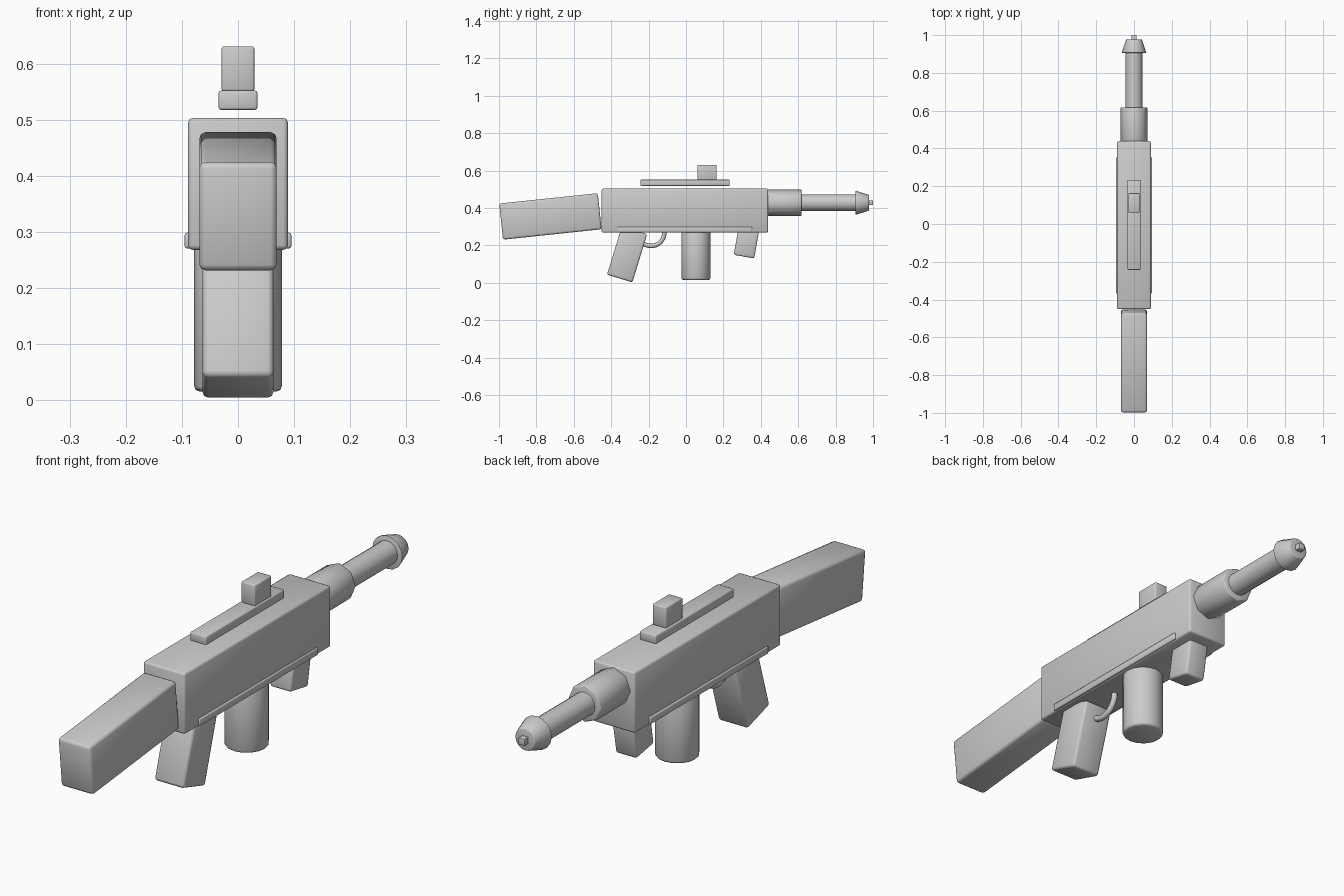
import bpy
import bmesh
from math import radians

default = bpy.data.objects.get("Cube")
if default:
    bpy.data.objects.remove(default, do_unlink=True)

# One plain grey for the whole model
grey = bpy.data.materials.new("plain grey")
grey.use_nodes = True
colour = (0.6, 0.6, 0.6, 1)
grey.diffuse_color = colour
grey.node_tree.nodes["Principled BSDF"].inputs["Base Color"].default_value = colour


def finish(name, bm, location, tilt):
    mesh = bpy.data.meshes.new(name)
    bm.to_mesh(mesh)
    bm.free()
    mesh.shade_smooth()
    mesh.set_sharp_from_angle(angle=radians(50))
    mesh.materials.append(grey)
    obj = bpy.data.objects.new(name, mesh)
    obj.location = location
    obj.rotation_euler.x = radians(tilt)
    bpy.context.collection.objects.link(obj)
    return obj


def round_edges(bm, width):
    """Round only the hard edges, so curved walls stay intact."""
    hard = [e for e in bm.edges if e.calc_face_angle(0) > radians(50)]
    bmesh.ops.bevel(bm, geom=hard, offset=width, segments=2,
                    profile=0.5, affect='EDGES', clamp_overlap=True)


def box(name, location, size, tilt=0, bevel=0.008):
    bm = bmesh.new()
    bmesh.ops.create_cube(bm, size=1)
    bmesh.ops.scale(bm, vec=size, verts=bm.verts)
    round_edges(bm, bevel)
    return finish(name, bm, location, tilt)


def tube(name, location, r_start, r_end, length, sides=16, tilt=-90, bevel=0.005):
    """Cylinder or cone; the default tilt points it along +y."""
    bm = bmesh.new()
    bmesh.ops.create_cone(bm, cap_ends=True, segments=sides,
                          radius1=r_start, radius2=r_end, depth=length)
    if bevel:
        round_edges(bm, bevel)
    return finish(name, bm, location, tilt)


# Main body and shoulder stock
box("body", (0, -0.006, 0.386), (0.178, 0.89, 0.235))
box("stock", (0, -0.725, 0.355), (0.138, 0.53, 0.194), tilt=6, bevel=0.011)

# Thin strips along the lower sides
for side, x in (("left", 1), ("right", -1)):
    box(side + "_side_rail", (x * 0.085, -0.007, 0.285),
        (0.02, 0.72, 0.028), bevel=0.004)

# Top rail and sight block
box("top_rail", (0, -0.005, 0.535), (0.069, 0.476, 0.034), bevel=0.004)
box("sight", (0, 0.112, 0.591), (0.058, 0.102, 0.08), bevel=0.004)

# Barrel assembly
barrel_z = 0.428
tube("barrel_shroud", (0, 0.52, barrel_z), 0.071, 0.071, 0.194, sides=8)
tube("barrel", (0, 0.75, barrel_z), 0.045, 0.045, 0.33, bevel=0)
tube("muzzle", (0, 0.942, barrel_z), 0.065, 0.042, 0.072, bevel=0.003)
box("muzzle_tip", (0, 0.982, barrel_z), (0.026, 0.036, 0.026), bevel=0.002)

# Drum-shaped magazine, grips
tube("magazine", (0, 0.053, 0.148), 0.078, 0.078, 0.264, tilt=0, bevel=0.009)
box("rear_grip", (0, -0.315, 0.152), (0.126, 0.142, 0.27), tilt=-17, bevel=0.01)
box("front_grip", (0, 0.323, 0.215), (0.09, 0.111, 0.152), tilt=-10, bevel=0.009)

# Trigger guard ring, its upper half sunk in the body
bpy.ops.mesh.primitive_torus_add(
    location=(0, -0.187, 0.268), rotation=(0, radians(90), 0),
    major_radius=0.071, minor_radius=0.012,
    major_segments=32, minor_segments=10)
guard = bpy.context.object
guard.name = "trigger_guard"
guard.data.shade_smooth()
guard.data.materials.append(grey)
